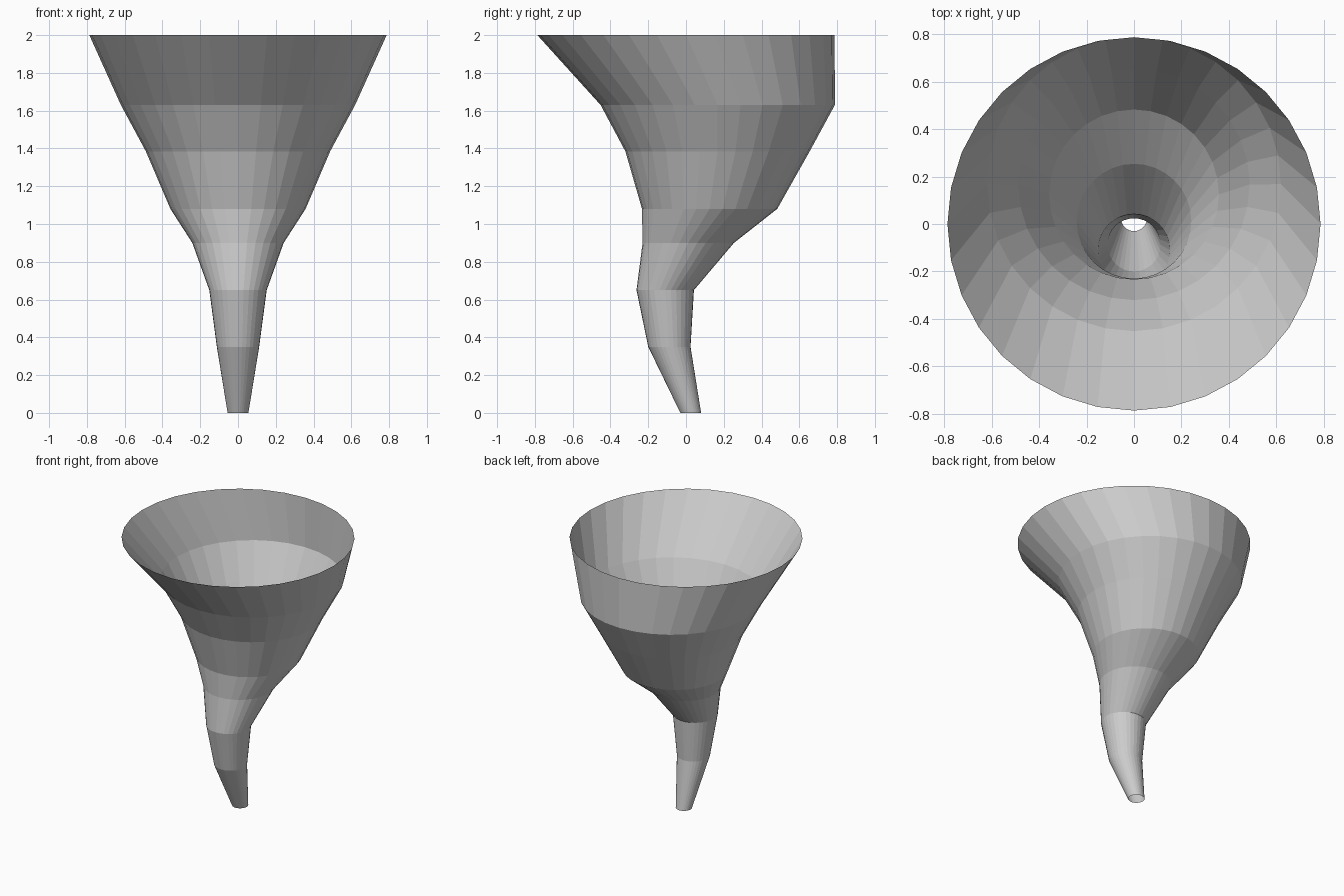
import bpy, bmesh
from math import sin, cos, tau

if "Cube" in bpy.data.objects:
    bpy.data.objects.remove(bpy.data.objects["Cube"])

SIDES = 32
# Rings from spout to rim: height, centre y, radius
RINGS = [
    (0.00, 0.025, 0.055),
    (0.35, -0.088, 0.112),
    (0.65, -0.11, 0.152),
    (0.90, 0.012, 0.242),
    (1.08, 0.125, 0.358),
    (1.385, 0.167, 0.488),
    (1.63, 0.168, 0.62),
    (2.00, 0.0, 0.787),
]

# Open, thin-walled bent funnel lofted through the rings
bm = bmesh.new()
loops = [[bm.verts.new((r * cos(tau * i / SIDES), cy + r * sin(tau * i / SIDES), z))
          for i in range(SIDES)] for z, cy, r in RINGS]
for low, high in zip(loops, loops[1:]):
    for i in range(SIDES):
        j = (i + 1) % SIDES
        bm.faces.new((low[i], low[j], high[j], high[i]))

mesh = bpy.data.meshes.new("funnel")
bm.to_mesh(mesh)
bm.free()
bpy.context.collection.objects.link(bpy.data.objects.new("funnel", mesh))
